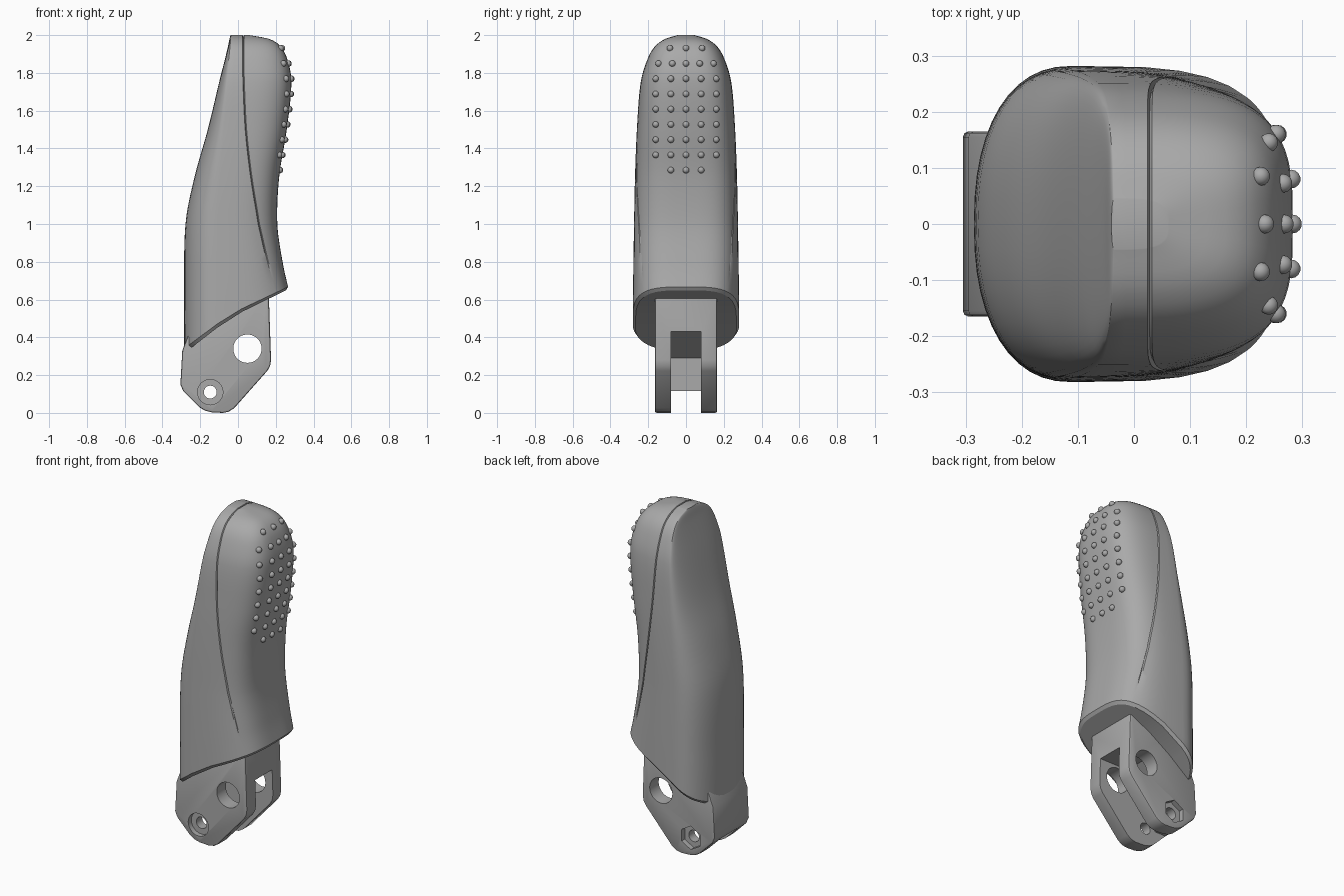
import bpy, bmesh, math
from mathutils import Matrix

cube = bpy.data.objects.get("Cube")
if cube:
    bpy.data.objects.remove(cube, do_unlink=True)

grey = bpy.data.materials.new("mid grey")
grey.use_nodes = True
grey.diffuse_color = (0.4, 0.4, 0.4, 1)
grey.node_tree.nodes["Principled BSDF"].inputs["Base Color"].default_value = (0.4, 0.4, 0.4, 1)


def make_object(name, bm):
    bmesh.ops.recalc_face_normals(bm, faces=bm.faces)
    mesh = bpy.data.meshes.new(name)
    bm.to_mesh(mesh)
    bm.free()
    mesh.materials.append(grey)
    obj = bpy.data.objects.new(name, mesh)
    bpy.context.collection.objects.link(obj)
    return obj


def select_only(obj):
    bpy.ops.object.select_all(action='DESELECT')
    obj.select_set(True)
    bpy.context.view_layer.objects.active = obj


def smooth(obj, degrees=30):
    select_only(obj)
    bpy.ops.object.shade_smooth_by_angle(angle=math.radians(degrees))


def prism(name, outline, half_depth):
    """Extrude an x-z outline symmetrically along y."""
    bm = bmesh.new()
    face = bm.faces.new([bm.verts.new((x, -half_depth, z)) for x, z in outline])
    new = bmesh.ops.extrude_face_region(bm, geom=[face])["geom"]
    verts = [v for v in new if isinstance(v, bmesh.types.BMVert)]
    bmesh.ops.translate(bm, verts=verts, vec=(0, 2 * half_depth, 0))
    return make_object(name, bm)


def drill(name, x, y, z, radius, depth, sides):
    """Cylinder lying along y, used as a cutter."""
    bm = bmesh.new()
    bmesh.ops.create_cone(bm, cap_ends=True, segments=sides, radius1=radius, radius2=radius,
                          depth=depth,
                          matrix=Matrix.Translation((x, y, z)) @ Matrix.Rotation(math.pi / 2, 4, 'X'))
    return make_object(name, bm)


def cut(target, cutter):
    cutter.hide_render = True
    mod = target.modifiers.new("cut", 'BOOLEAN')
    mod.operation = 'DIFFERENCE'
    mod.solver = 'EXACT'
    mod.object = cutter
    select_only(target)
    bpy.ops.object.modifier_apply(modifier=mod.name)
    bpy.data.objects.remove(cutter, do_unlink=True)


# Grip sections: height, back edge, widest point, palm edge, half width, seam position
SECTIONS = [
    (.32, -.285, -.11, .268, .282, .21),
    (.6, -.285, -.11, .238, .28, .165),
    (1, -.278, -.11, .208, .275, .11),
    (1.25, -.23, -.095, .218, .27, .07),
    (1.5, -.16, -.075, .258, .26, .042),
    (1.75, -.1, -.055, .283, .24, .03),
    (1.87, -.07, -.045, .262, .205, .028),
    (1.94, -.053, -.04, .225, .165, .028),
    (1.98, -.045, -.037, .165, .11, .028),
    (2, -.04, -.035, .06, .045, .028),
]
BACK_POWER, PALM_POWER = 2.3, 3.4
Z0, Z1 = SECTIONS[0][0], SECTIONS[-1][0]


def section(z):
    """Smoothly interpolated section values at height z."""
    last = len(SECTIONS) - 1
    k = max(i for i in range(last) if SECTIONS[i][0] <= z)

    def slope(i, c):
        a, b = SECTIONS[max(i - 1, 0)], SECTIONS[min(i + 1, last)]
        return (b[c] - a[c]) / (b[0] - a[0])
    p, q = SECTIONS[k], SECTIONS[k + 1]
    h = q[0] - p[0]
    t = (z - p[0]) / h
    s = t * t * (3 - 2 * t)
    return [p[c] + (q[c] - p[c]) * s
            + h * t * (1 - t) * ((1 - t) * slope(k, c) - t * slope(k + 1, c))
            for c in range(1, 6)]


def clamp(v, low=0.0, high=1.0):
    return max(low, min(high, v))


def rim_height(x):
    """Bent lower rim of the grip."""
    return min(.315 + .776 * (x + .285), .505 + .49 * (x + .04))


def half_ring(z, inset=0.0):
    back, mid, palm, width, seam = section(z)
    back, palm, width = back + inset, palm - inset, width - inset
    reach = palm - mid
    pts = []
    for i in range(13):
        t = i / 12 * math.pi / 2
        pts.append([mid - (mid - back) * max(math.cos(t), 0) ** (2 / BACK_POWER),
                    width * math.sin(t) ** (2 / BACK_POWER), z])
    # Angles either side of the seam keep an edge loop running along it
    u = clamp((seam - mid) / reach, .1, .93)
    du = .004 / reach
    t0, tm, t1 = (math.acos((u + d) ** (PALM_POWER / 2)) for d in (-du, 0, du))
    angles = [math.pi / 2 + (t0 - math.pi / 2) * i / 5 for i in range(1, 6)]
    angles += [tm] + [t1 * (1 - i / 16) for i in range(17)]
    for i, t in enumerate(angles):
        p = [mid + reach * math.cos(t) ** (2 / PALM_POWER),
             width * math.sin(t) ** (2 / PALM_POWER), z]
        if i == 5:
            p[1] *= 1 - .03 * clamp((z - .45) / .45)
            p[2] -= .008 * clamp((z - 1.8) / .2)
        pts.append(p)
    for p in pts:
        if z < 1:
            low = rim_height(p[0])
            p[2] = low + (z - Z0) / (1 - Z0) * (1 - low)
    pts[0][1] = pts[-1][1] = 0
    return pts


# Grip: lofted rings with a rounded crown, slanted back and fine seam
bm = bmesh.new()
heights = [.345 + (1.75 - .345) * i / 28 for i in range(29)]
heights += [Z1 - .25 * (1 - i / 16) ** 2.2 for i in range(1, 17)]
halves = [half_ring(Z0, .014)] + [half_ring(z) for z in heights]
rings = []
for half in halves:
    left = [bm.verts.new(p) for p in half]
    right = [left[0]] + [bm.verts.new((x, -y, z)) for x, y, z in half[1:-1]] + [left[-1]]
    rings.append((left, right))
for low, high in zip(rings, rings[1:]):
    for a, b in zip(low, high):
        for i in range(len(a) - 1):
            bm.faces.new((a[i], a[i + 1], b[i + 1], b[i]))
for left, right in (rings[0], rings[-1]):
    for i in range(len(left) - 1):
        corners = (left[i], left[i + 1], right[i + 1], right[i])
        bm.faces.new(list(dict.fromkeys(corners)))
grip = make_object("grip", bm)
smooth(grip)

# Raised dots on the palm side
bm = bmesh.new()
for row in range(9):
    z = 1.93 - row * .0806
    spread = {0: .085, 1: .0725}.get(row, .08)
    count = 1 if row in (0, 8) else 2
    back, mid, palm, width, seam = section(z)
    for k in range(-count, count + 1):
        y = k * spread
        x = mid + (palm - mid) * (1 - (abs(y) / width) ** PALM_POWER) ** (1 / PALM_POWER)
        bmesh.ops.create_uvsphere(bm, u_segments=14, v_segments=9, radius=.017,
                                  matrix=Matrix.Translation((x, y, z)))
dots = make_object("grip_dots", bm)
smooth(dots, 60)

# Forked mounting tang
tang = prism("mounting_tang", [
    (-.25, .45), (-.295, .33), (-.305, .15), (-.29, .115), (-.205, .03), (-.175, .012),
    (-.14, .003), (-.08, 0), (-.05, .006), (-.02, .025), (.155, .222), (.17, .248),
    (.175, .28), (.164, .6), (.16, .645), (-.1, .56)], .165)
bevel = tang.modifiers.new("soft edges", 'BEVEL')
bevel.width = .01
bevel.segments = 2
bevel.limit_method = 'ANGLE'
bevel.angle_limit = math.radians(60)
select_only(tang)
bpy.ops.object.modifier_apply(modifier=bevel.name)

# Slot between the legs, cross holes, round recess in front and nut recess behind
cut(tang, prism("slot_cutter", [
    (.3, .43), (-.02, .43), (-.215, .29), (-.215, .115), (-.4, .115), (-.4, -.1), (.3, -.1)], .08))
cut(tang, drill("large_hole_cutter", .05, 0, .34, .075, 1, 40))
cut(tang, drill("small_hole_cutter", -.147, 0, .11, .034, 1, 32))
cut(tang, drill("round_recess_cutter", -.147, -.18, .11, .067, .09, 40))
cut(tang, drill("nut_recess_cutter", -.147, .18, .11, .07, .09, 6))
smooth(tang)
